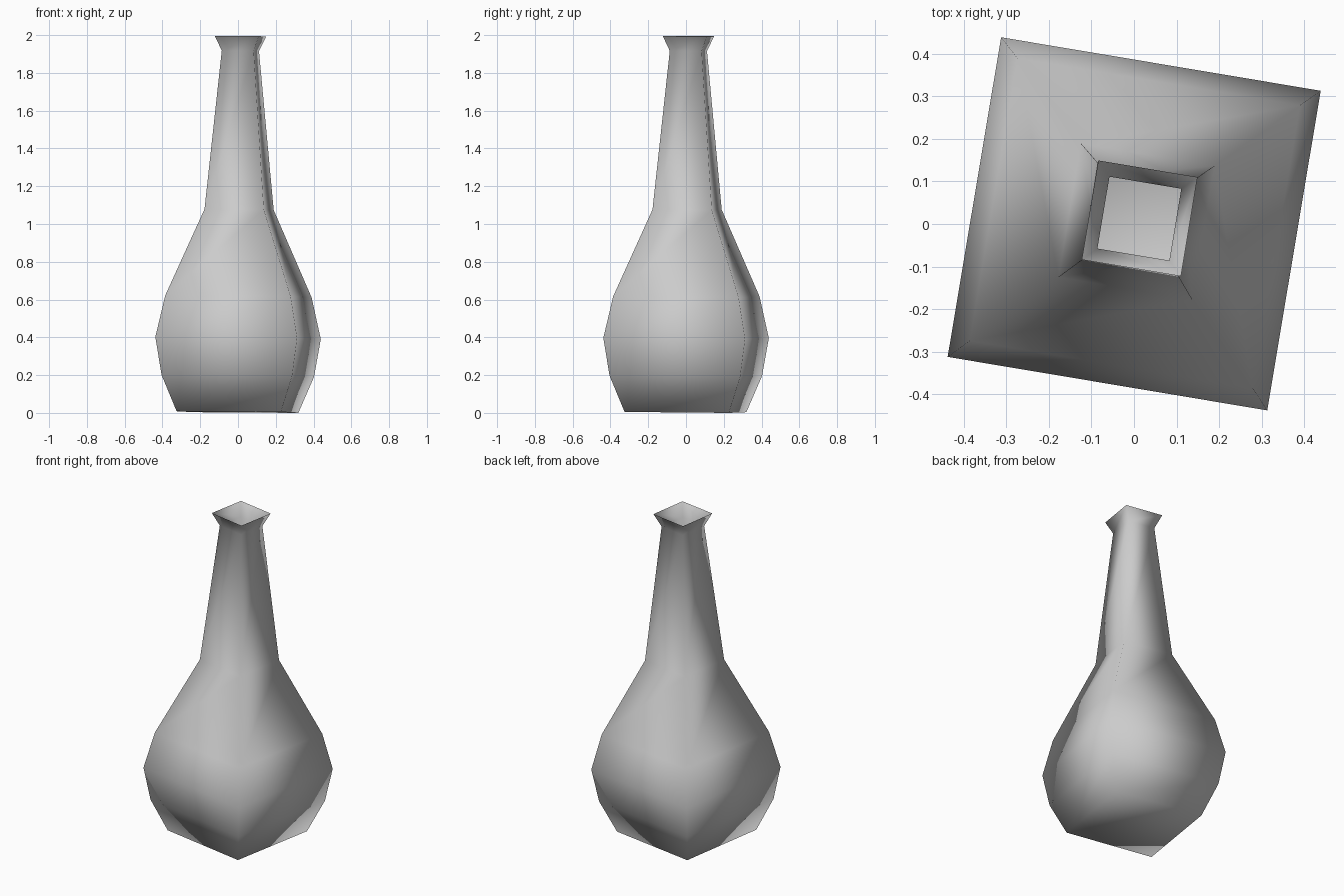
import bpy, bmesh, math
from mathutils import Matrix

if "Cube" in bpy.data.objects:
    bpy.data.objects.remove(bpy.data.objects["Cube"])

# Glass-like bottle: one thin open surface with a square section and a floor
glaze = bpy.data.materials.new("plain grey")
glaze.diffuse_color = (0.6, 0.6, 0.6, 1)
glaze.use_nodes = True
glaze.node_tree.nodes["Principled BSDF"].inputs["Base Color"].default_value = glaze.diffuse_color

# (corner radius, height) from the floor to the flared lip
PROFILE = [(0.396, 0.008), (0.496, 0.20), (0.538, 0.40), (0.476, 0.62),
           (0.225, 1.08), (0.121, 1.92), (0.167, 1.998)]
SIDES, TURN = 4, math.radians(35.5)

bm = bmesh.new()
rings = []
for r, z in PROFILE:
    rings.append([bm.verts.new((r * math.cos(TURN + math.tau * i / SIDES),
                                r * math.sin(TURN + math.tau * i / SIDES), z))
                  for i in range(SIDES)])

# Walls between rings, then the floor
for low, high in zip(rings, rings[1:]):
    for i in range(SIDES):
        j = (i + 1) % SIDES
        bm.faces.new((low[i], low[j], high[j], high[i]))
bm.faces.new(rings[0][::-1])

# Slight lean towards +x and +y
lean = Matrix.Rotation(math.radians(0.65), 4, (-1, 1, 0))
lift = Matrix.Translation((0, 0, 0.35))
bm.transform(lift @ lean @ lift.inverted())
base = min(v.co.z for v in bm.verts)
bm.transform(Matrix.Translation((0, 0, -base)))

for f in bm.faces:
    f.smooth = True
mesh = bpy.data.meshes.new("bottle")
bm.to_mesh(mesh)
bm.free()
mesh.materials.append(glaze)
bottle = bpy.data.objects.new("bottle", mesh)
bpy.context.collection.objects.link(bottle)
